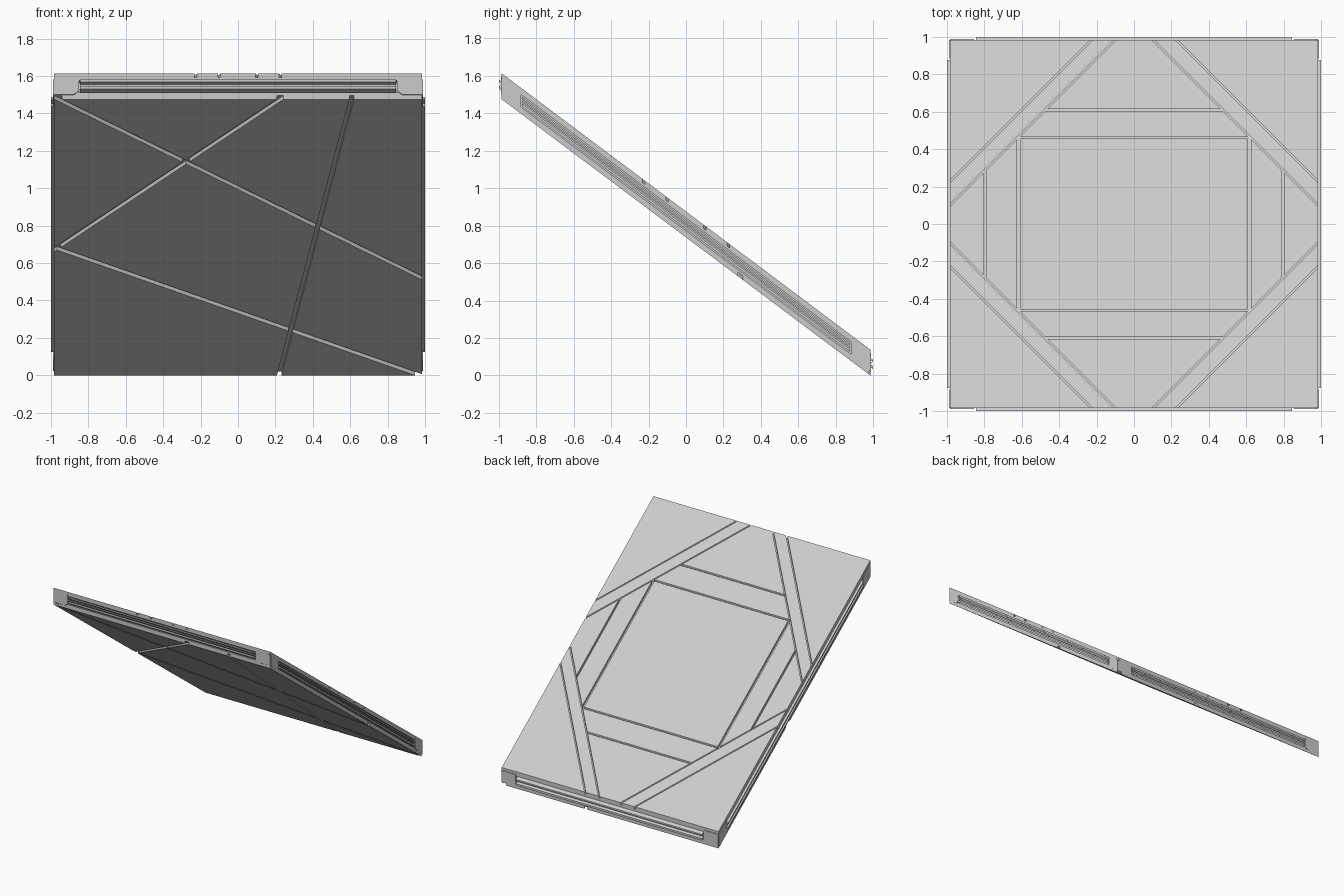
import bpy
import bmesh
import math
from mathutils import Matrix, Vector

if "Cube" in bpy.data.objects:
    bpy.data.objects.remove(bpy.data.objects["Cube"])

HALF = 0.985      # half width of the slab
T = 0.138         # vertical thickness
SLOPE = 0.749     # fall of the ramp toward +y
SHEAR = Matrix(((1, 0, 0, 0), (0, 1, 0, 0), (0, -SLOPE, 1, SLOPE * HALF), (0, 0, 0, 1)))


def new_object(name, bm):
    bmesh.ops.recalc_face_normals(bm, faces=bm.faces)
    mesh = bpy.data.meshes.new(name)
    bm.to_mesh(mesh)
    bm.free()
    obj = bpy.data.objects.new(name, mesh)
    bpy.context.collection.objects.link(obj)
    return obj


def box(name, x0, x1, y0, y1, z0, z1, turn=0):
    bm = bmesh.new()
    size = Matrix.Diagonal((x1 - x0, y1 - y0, z1 - z0, 1))
    mid = Matrix.Translation(((x0 + x1) / 2, (y0 + y1) / 2, (z0 + z1) / 2))
    spin = Matrix.Rotation(turn * math.pi / 2, 4, 'Z')
    bmesh.ops.create_cube(bm, size=1, matrix=spin @ mid @ size)
    return new_object(name, bm)


def prism(name, outline, y0, y1, turn):
    # outline in x, z pushed along y, then turned to one of the four edges
    bm = bmesh.new()
    face = bm.faces.new([bm.verts.new((x, y0, z)) for x, z in outline])
    ext = bmesh.ops.extrude_face_region(bm, geom=[face])
    verts = [v for v in ext['geom'] if isinstance(v, bmesh.types.BMVert)]
    bmesh.ops.translate(bm, verts=verts, vec=(0, y1 - y0, 0))
    bm.transform(Matrix.Rotation(turn * math.pi / 2, 4, 'Z'))
    return new_object(name, bm)


def groove(p, q, width, z0, z1, extend=0.0):
    p, q = Vector(p), Vector(q)
    d = q - p
    mid = (p + q) / 2
    m = (Matrix.Translation((mid.x, mid.y, (z0 + z1) / 2))
         @ Matrix.Rotation(math.atan2(d.y, d.x), 4, 'Z')
         @ Matrix.Diagonal((d.length + 2 * extend, width, z1 - z0, 1)))
    bm = bmesh.new()
    bmesh.ops.create_cube(bm, size=1, matrix=m)
    return new_object("groove_cutter", bm)


cutters = []
top = (T - 0.02, T + 0.05)
bottom = (-0.05, 0.02)

# top grooves: double diagonals across each corner
for sx in (-1, 1):
    for sy in (-1, 1):
        for reach in (1.085, 1.21):
            e = reach - HALF
            cutters.append(groove((sx * HALF, sy * e), (sx * e, sy * HALF), 0.009, *top, extend=0.05))

# top grooves: centre square and the outer line on each of its sides
for s in (-1, 1):
    cutters.append(groove((-0.62, s * 0.462), (0.62, s * 0.462), 0.01, *top))
    cutters.append(groove((-0.473, s * 0.609), (0.473, s * 0.609), 0.01, *top))
    cutters.append(groove((s * 0.617, -0.465), (s * 0.617, 0.465), 0.018, *top))
    cutters.append(groove((s * 0.797, -0.286), (s * 0.797, 0.286), 0.014, *top))

# irregular grooves on the underside, from front-view x and z
for a, b in (((-0.98, 1.485), (0.985, 0.52)),
             ((0.24, 1.485), (-0.97, 0.68)),
             ((-0.97, 0.68), (0.96, 0.005)),
             ((0.61, 1.485), (0.22, 0.0))):
    p, q = [(x, HALF - z / SLOPE) for x, z in (a, b)]
    cutters.append(groove(p, q, 0.023, *bottom, extend=0.04))

# long recess in each edge
for turn in range(4):
    e = 0.85 if turn % 2 == 0 else 0.88
    cutters.append(box("recess_cutter", -e, e, -HALF - 0.05, -HALF + 0.015, 0.036, 0.102, turn))

# main slab
slab = box("ramp_slab", -HALF, HALF, -HALF, HALF, 0, T)
for c in cutters:
    mod = slab.modifiers.new("cut", 'BOOLEAN')
    mod.operation = 'DIFFERENCE'
    mod.solver = 'EXACT'
    mod.object = c
bpy.context.view_layer.update()
cut = bpy.data.meshes.new_from_object(slab.evaluated_get(bpy.context.evaluated_depsgraph_get()))
slab.modifiers.clear()
slab.data = cut
for c in cutters:
    bpy.data.objects.remove(c, do_unlink=True)
parts = [slab]

# edge rails in the recesses and corner plates at their ends
for turn in range(4):
    e = 0.85 if turn % 2 == 0 else 0.88
    for i, (z0, z1) in enumerate(((0.044, 0.06), (0.066, 0.076), (0.082, 0.094))):
        out = 1.0 if i != 1 else 0.99
        parts.append(box(f"edge_rail_{turn}_{i}", -e + 0.004, e - 0.004, -out, -HALF + 0.02, z0, z1, turn))
    for s in (-1, 1):
        outline = [(s * x, z) for x, z in ((HALF, 0.022), (e + 0.03, 0.022), (e + 0.005, 0.04),
                                           (e + 0.005, 0.118), (HALF - 0.02, 0.118), (HALF, 0.105))]
        parts.append(prism(f"corner_plate_{turn}_{s}", outline, -HALF - 0.004, -HALF + 0.01, turn))

# tilt everything by shearing, so the ends stay vertical
for p in parts:
    p.data.transform(SHEAR)
    p.data.update()
